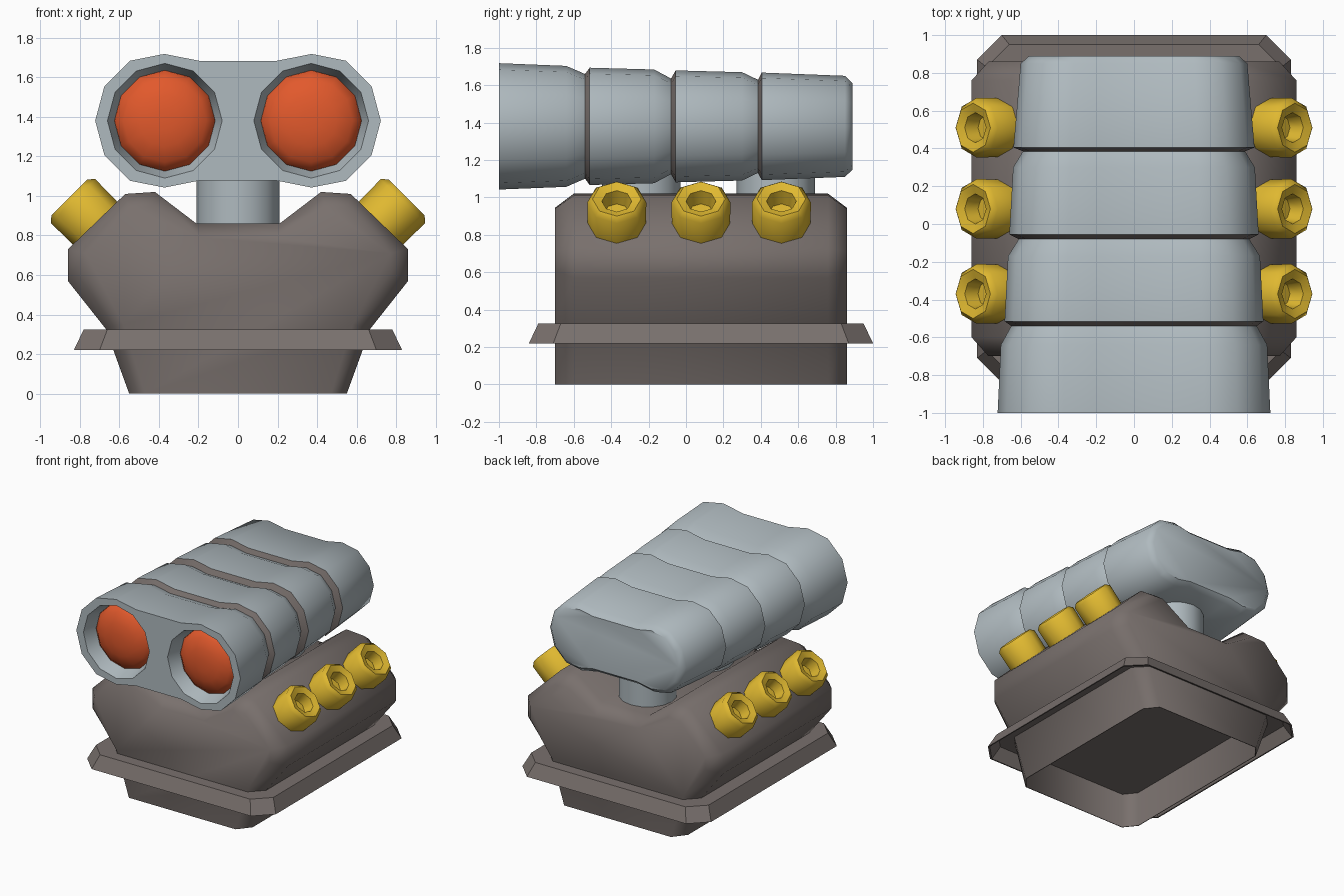
import bpy, bmesh, math
from mathutils import Vector

if "Cube" in bpy.data.objects:
    bpy.data.objects.remove(bpy.data.objects["Cube"])


def material(name, color):
    m = bpy.data.materials.new(name)
    m.diffuse_color = (*color, 1)
    m.use_nodes = True
    m.node_tree.nodes["Principled BSDF"].inputs["Base Color"].default_value = m.diffuse_color
    return m


GREY = material("pale_steel", (0.43, 0.49, 0.52))
BROWN = material("warm_iron", (0.19, 0.162, 0.152))
YELLOW = material("brass_yellow", (0.74, 0.48, 0.03))
ORANGE = material("glow_orange", (0.76, 0.10, 0.025))


def finish(bm, name, mats, angle=35):
    bmesh.ops.recalc_face_normals(bm, faces=bm.faces[:])
    me = bpy.data.meshes.new(name)
    bm.to_mesh(me)
    bm.free()
    ob = bpy.data.objects.new(name, me)
    for m in mats:
        me.materials.append(m)
    bpy.context.collection.objects.link(ob)
    bpy.ops.object.select_all(action='DESELECT')
    ob.select_set(True)
    bpy.context.view_layer.objects.active = ob
    bpy.ops.object.shade_smooth_by_angle(angle=math.radians(angle))
    return ob


def loft(bm, rings, cap_start=True, cap_end=True, painted=()):
    """Skin closed rings of points; spans listed in painted use material 1."""
    loops = [[bm.verts.new(p) for p in r] for r in rings]
    for k, (a, b) in enumerate(zip(loops, loops[1:])):
        for i in range(len(a)):
            j = (i + 1) % len(a)
            f = bm.faces.new((a[i], a[j], b[j], b[i]))
            f.material_index = 1 if k in painted else 0
    if cap_start:
        bm.faces.new(loops[0])
    if cap_end:
        bm.faces.new(loops[-1])
    return loops


def mirrored(half):
    return half + [(-x, z) for x, z in reversed(half)]


# engine block: V profile with chamfered ends and a hollow underside
full = mirrored([(0.55, 0), (0.67, 0.33), (0.86, 0.57), (0.86, 0.73),
                 (0.57, 1.01), (0.42, 1.02), (0.21, 0.86)])
small = mirrored([(0.47, 0), (0.58, 0.35), (0.77, 0.61), (0.77, 0.71),
                  (0.55, 0.94), (0.44, 0.945), (0.19, 0.79)])
bm = bmesh.new()
loft(bm, [[(x, y, z) for x, z in p] for y, p in
          ((-0.7, small), (-0.6, full), (0.76, full), (0.86, small))])
bmesh.ops.recalc_face_normals(bm, faces=bm.faces[:])
bottom = [f for f in bm.faces if all(v.co.z < 1e-4 for v in f.verts)]
bmesh.ops.inset_region(bm, faces=bottom, thickness=0.005, depth=0)
bmesh.ops.inset_region(bm, faces=bottom, thickness=0.005, depth=-0.28)
finish(bm, "engine_block", [BROWN], 62)


# sump flange: chamfered skirt around the block, hollow underneath
def plate(w, l, c, z, cy=0.08):
    q = [(w, l - c), (w - c, l), (c - w, l), (-w, l - c),
         (-w, c - l), (c - w, -l), (w - c, -l), (w, c - l)]
    return [(x, cy + y, z) for x, y in q]


bm = bmesh.new()
loft(bm, [plate(0.77, 0.86, 0.12, 0.315), plate(0.82, 0.91, 0.13, 0.22),
          plate(0.83, 0.92, 0.13, 0.22), plate(0.78, 0.87, 0.12, 0.325)])
finish(bm, "sump_flange", [BROWN], 25)

# hollow plugs, three on each bank, pointing up and out
for side, label in ((1, "right"), (-1, "left")):
    axis = Vector((side, 0, 1)).normalized()
    across = Vector((-side, 0, 1)).normalized()
    for n, y in enumerate((-0.37, 0.08, 0.51)):
        base = Vector((side * 0.695, y, 0.835))
        rings = []
        for d, r in ((0, 0.155), (0.195, 0.158), (0.222, 0.13),
                     (0.205, 0.08), (0.12, 0.065)):
            rings.append([base + axis * d + r * (Vector((0, math.cos(a), 0)) + across * math.sin(a))
                          for a in (i * math.pi / 4 for i in range(8))])
        bm = bmesh.new()
        loft(bm, rings)
        finish(bm, f"plug_{label}_{n + 1}", [YELLOW], 50)

# necks joining block and intake
for n, y in enumerate((-0.24, 0.48)):
    bm = bmesh.new()
    loft(bm, [[(0.21 * math.cos(i * math.pi / 8), y + 0.21 * math.sin(i * math.pi / 8), z)
               for i in range(16)] for z in (0.82, 1.2)])
    finish(bm, f"intake_neck_{n + 1}", [GREY])

# intake: twin-lobed body in four tapering stages with brown steps
CZ = 1.38


def lobe(side, c, r, y, degrees, flat=1.0):
    """Points on a circle whose top and bottom are cut at flat * r."""
    return [(side * (c + r * math.cos(math.radians(a))), y,
             CZ + r * max(-flat, min(flat, math.sin(math.radians(a))))) for a in degrees]


def section(y, r, c):
    return (lobe(1, c, r, y, range(-120, 121, 30), 0.965)
            + lobe(-1, c, r, y, range(120, -121, -30), 0.965))


stations = [(-1, .35, .372), (-.64, .335, .37), (-.54, .29, .36),
            (-.515, .325, .36), (-.17, .315, .352), (-.08, .265, .345),
            (-.055, .31, .35), (.30, .30, .34), (.385, .258, .33),
            (.405, .298, .34), (.85, .28, .32), (.89, .24, .315)]
bm = bmesh.new()
loops = loft(bm, [section(*s) for s in stations], cap_start=False, painted=(2, 5, 8))
outer = {1: loops[0][:9], -1: loops[0][:8:-1]}   # both run from -120 to 120 degrees
middle = []
for side in (1, -1):
    # front face around each opening, then the tapered recess wall
    rim = [bm.verts.new(p) for p in lobe(side, 0.37, 0.29, -1, range(-120, 240, 30))]
    back = [bm.verts.new(p) for p in lobe(side, 0.37, 0.255, -0.89, range(-120, 240, 30))]
    for i in range(8):
        bm.faces.new((outer[side][i], outer[side][i + 1], rim[i + 1], rim[i]))
    for i in range(12):
        j = (i + 1) % 12
        bm.faces.new((rim[i], rim[j], back[j], back[i]))
    chain = [outer[side][8]] + rim[8:] + [rim[0], outer[side][0]]
    middle += chain if side == 1 else chain[::-1]
bm.faces.new(middle)
finish(bm, "intake_body", [GREY, BROWN], 45)

# domed orange lenses inside the openings
for side, label in ((1, "right"), (-1, "left")):
    bm = bmesh.new()
    loft(bm, [lobe(side, 0.37, r, y, range(0, 360, 30)) for y, r in
              ((-0.87, 0.258), (-0.895, 0.252), (-0.935, 0.21), (-0.965, 0.13), (-0.975, 0.05))])
    finish(bm, f"lens_{label}", [ORANGE], 45)
